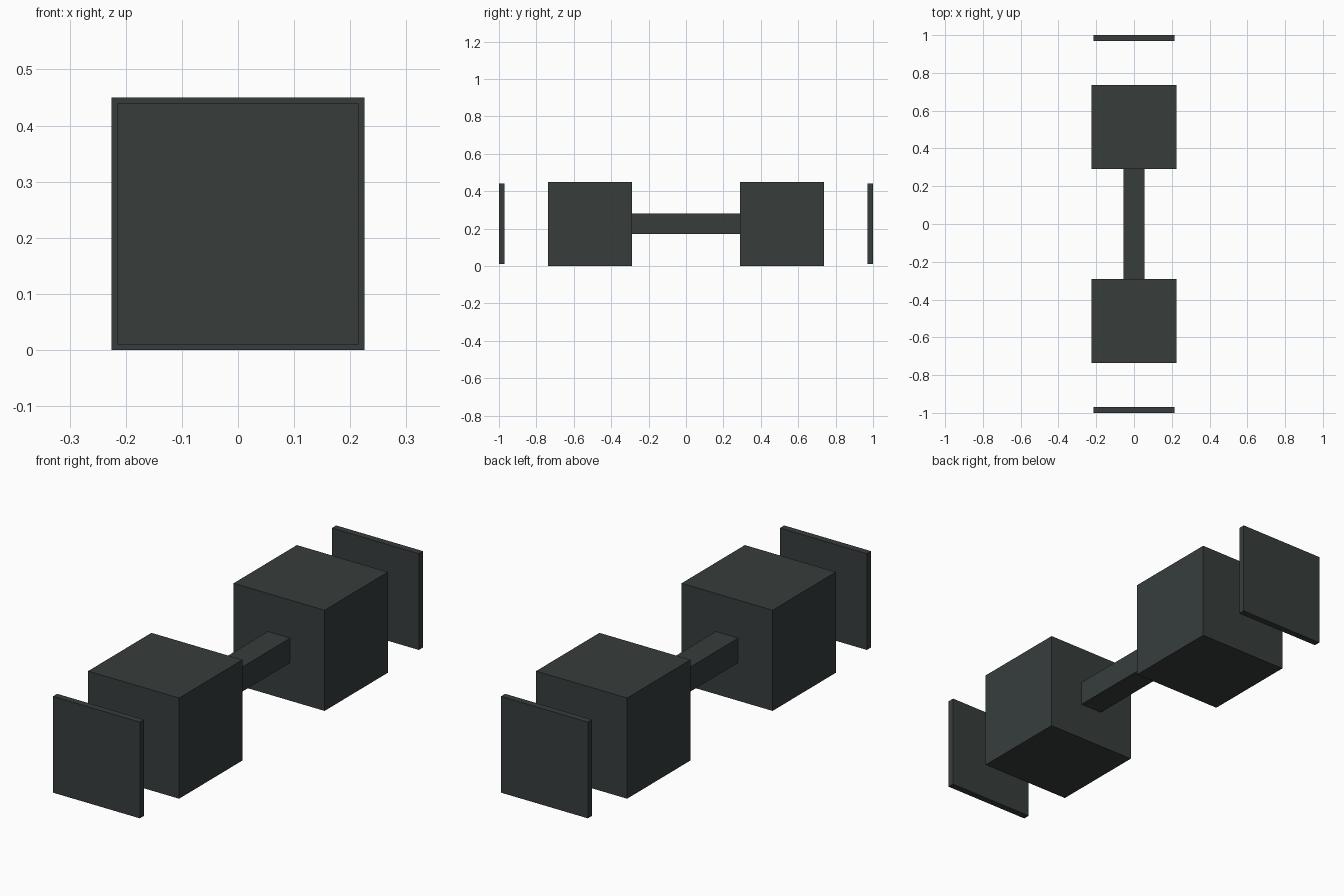
import bpy

if "Cube" in bpy.data.objects:
    bpy.data.objects.remove(bpy.data.objects["Cube"])

# Single dark slate colour
slate = bpy.data.materials.new("dark_slate")
slate.diffuse_color = (0.038, 0.047, 0.046, 1)
slate.use_nodes = True
slate.node_tree.nodes["Principled BSDF"].inputs["Base Color"].default_value = slate.diffuse_color

MID_Z = 0.225


def box(name, size, y=0.0):
    """Flat-shaded box centred on x = 0 at the shared axle height."""
    bpy.ops.mesh.primitive_cube_add(size=1, location=(0, y, MID_Z))
    ob = bpy.context.object
    ob.name = name
    ob.scale = size
    bpy.ops.object.transform_apply(location=False, rotation=False, scale=True)
    ob.data.materials.append(slate)
    return ob


# Square bar joining the two blocks
box("handle_bar", (0.11, 0.58, 0.11))

# Weight block and detached end plate on each side
for side, s in (("front", -1), ("back", 1)):
    box(side + "_block", (0.45, 0.447, 0.45), s * 0.5135)
    box(side + "_end_plate", (0.43, 0.03, 0.43), s * 0.985)
